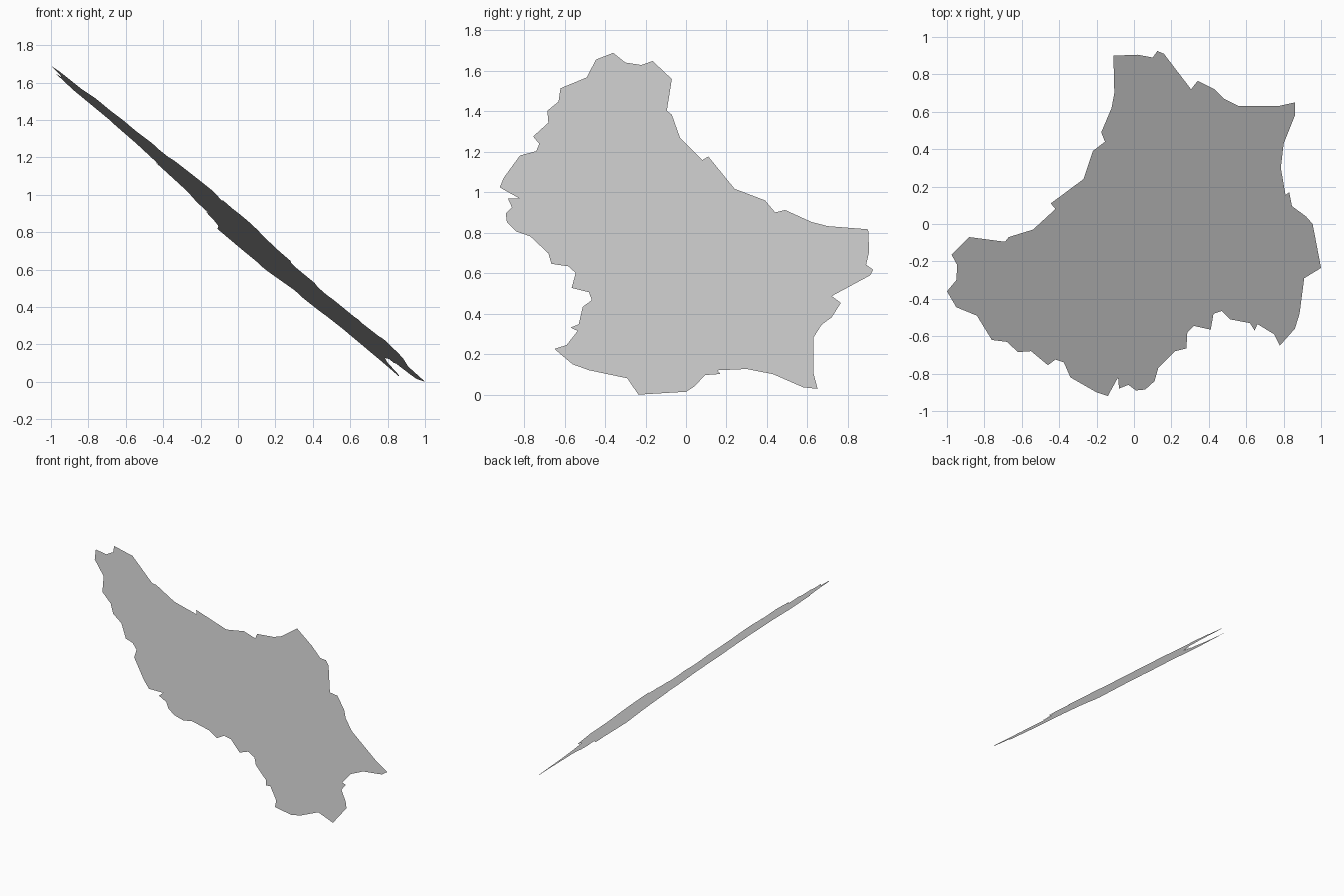
import bpy, bmesh

# Ragged outline of the sheet seen from above, clockwise from the top-left corner
outline = [
    (-.11, .90), (.02, .905), (.10, .89), (.125, .925), (.16, .91), (.305, .72), (.34, .765),
    (.43, .72), (.48, .67), (.56, .63), (.77, .63), (.86, .65), (.86, .58), (.80, .43),
    (.785, .30), (.81, .155), (.83, .17), (.845, .095), (.92, .04), (.955, 0), (1, -.235),
    (.91, -.29), (.885, -.48), (.86, -.56), (.78, -.65), (.75, -.59), (.66, -.535),
    (.645, -.57), (.62, -.53), (.515, -.51), (.47, -.465), (.425, -.48), (.41, -.565),
    (.32, -.545), (.285, -.58), (.28, -.665), (.22, -.68), (.13, -.77), (.11, -.84),
    (.06, -.885), (.01, -.89), (-.03, -.86), (-.08, -.88), (-.085, -.82), (-.14, -.92),
    (-.20, -.90), (-.34, -.82), (-.375, -.74), (-.42, -.725), (-.46, -.755), (-.55, -.68),
    (-.62, -.685), (-.68, -.63), (-.76, -.62), (-.84, -.49), (-.95, -.445), (-1, -.36),
    (-.95, -.30), (-.945, -.22), (-.975, -.165), (-.88, -.07), (-.69, -.095), (-.67, -.07),
    (-.54, -.03), (-.42, .08), (-.445, .11), (-.27, .24), (-.22, .39), (-.155, .44),
    (-.175, .49), (-.12, .62), (-.105, .70),
]


def slope(x, y):
    """Height of the tilted plane the sheet lies in."""
    return .815 - .838 * x - .10 * y


# One thin sheet, facing upward
bm = bmesh.new()
face = bm.faces.new([bm.verts.new((x, y, slope(x, y))) for x, y in reversed(outline)])
bm.normal_update()
bmesh.ops.triangulate(bm, faces=[face])
mesh = bpy.data.meshes.new("ragged_sheet")
bm.to_mesh(mesh)
bm.free()
sheet = bpy.data.objects.new("ragged_sheet", mesh)
bpy.context.collection.objects.link(sheet)
